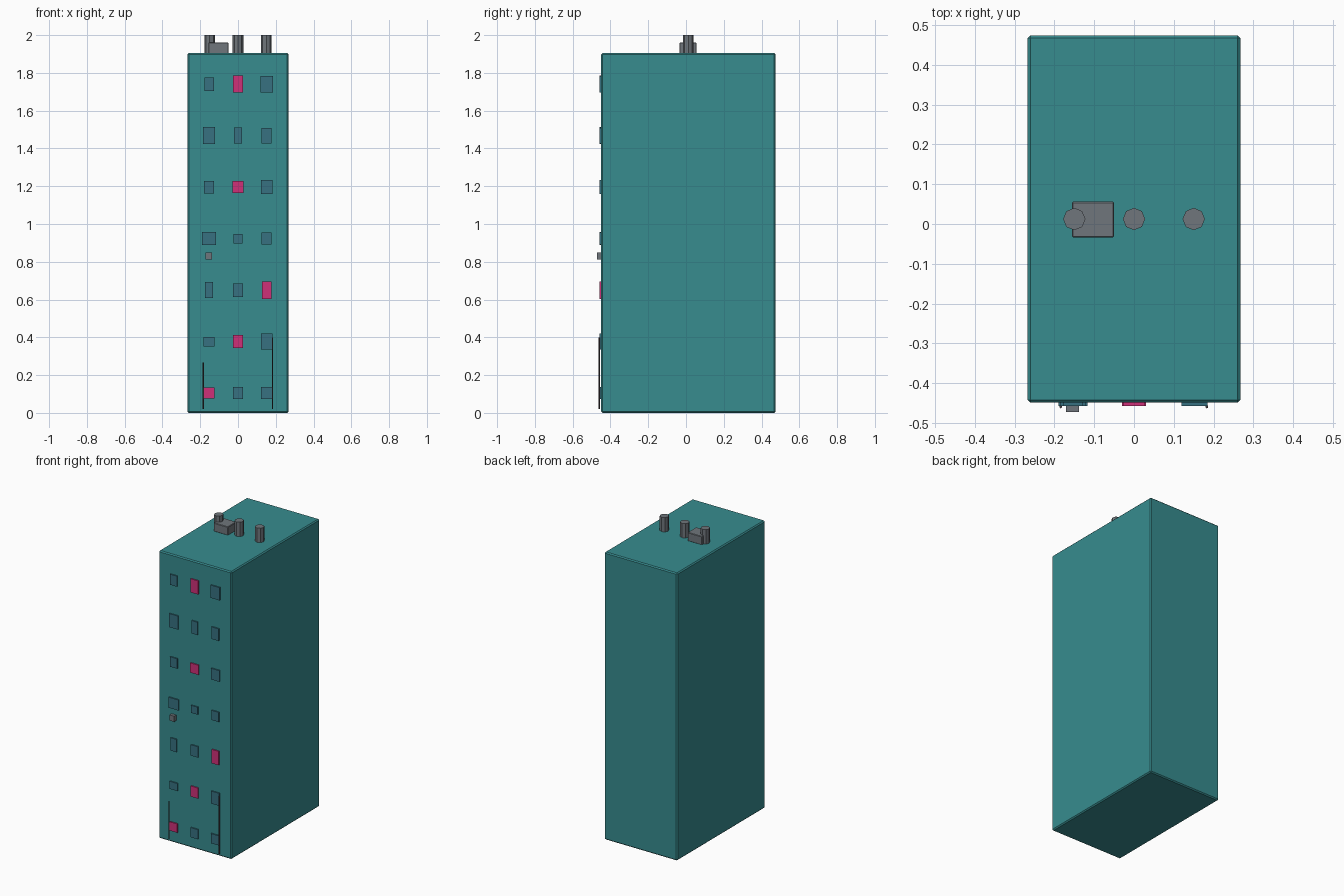
import bpy
import bmesh
from mathutils import Matrix, Vector

cube = bpy.data.objects.get("Cube")
if cube:
    bpy.data.objects.remove(cube, do_unlink=True)


def make_material(name, red, green, blue):
    material = bpy.data.materials.new(name)
    material.use_nodes = True
    color = (red, green, blue, 1)
    material.diffuse_color = color
    material.node_tree.nodes["Principled BSDF"].inputs["Base Color"].default_value = color
    return material


TEAL = make_material("teal wall", .038, .262, .275)
GLASS = make_material("blue glass", .038, .165, .22)
PINK = make_material("lit pink glass", .62, .03, .19)
GREY = make_material("grey metal", .16, .18, .2)
DARK = make_material("dark cable", .06, .045, .05)


def finish(name, bm, material):
    mesh = bpy.data.meshes.new(name)
    bm.to_mesh(mesh)
    bm.free()
    mesh.materials.append(material)
    part = bpy.data.objects.new(name, mesh)
    bpy.context.collection.objects.link(part)
    return part


def add_box(name, low, high, material, bevel=0):
    """Box between two corners, with optional chamfered edges."""
    low, high = Vector(low), Vector(high)
    bm = bmesh.new()
    bmesh.ops.create_cube(bm, size=1)
    bmesh.ops.scale(bm, vec=high - low, verts=bm.verts)
    bmesh.ops.translate(bm, vec=(low + high) / 2, verts=bm.verts)
    part = finish(name, bm, material)
    if bevel:
        modifier = part.modifiers.new("chamfer", "BEVEL")
        modifier.width = bevel
        modifier.segments = 1
    return part


def add_post(name, x, y, bottom, top, radius, sides, material):
    """Upright flat-sided cylinder."""
    bm = bmesh.new()
    bmesh.ops.create_cone(
        bm, cap_ends=True, segments=sides, radius1=radius, radius2=radius,
        depth=top - bottom, matrix=Matrix.Translation((x, y, (top + bottom) / 2)))
    return finish(name, bm, material)


# Tower block
FRONT, ROOF = -.449, 1.905
add_box("tower", (-.267, FRONT, 0), (.267, .474, ROOF), TEAL, bevel=.007)

# Windows: width and height for left, middle and right, from the top floor down
COLUMNS = (-.153, 0, .152)
FLOORS = [
    ((.05, .07), (.055, .09), (.065, .085)),
    ((.065, .09), (.043, .085), (.053, .08)),
    ((.053, .066), (.06, .064), (.063, .074)),
    ((.073, .07), (.048, .05), (.053, .064)),
    ((.043, .085), (.053, .072), (.05, .092)),
    ((.058, .05), (.053, .07), (.06, .083)),
    ((.055, .058), (.053, .064), (.063, .064)),
]
LIT = {(0, 1), (2, 1), (4, 2), (5, 1), (6, 0)}
for floor, sizes in enumerate(FLOORS):
    z = 1.74 - floor * .2725
    for column, (width, height) in enumerate(sizes):
        x = COLUMNS[column]
        add_box(f"window_{floor + 1}_{column + 1}",
                (x - width / 2, FRONT - .008, z - height / 2),
                (x + width / 2, FRONT + .001, z + height / 2),
                PINK if (floor, column) in LIT else GLASS)

# Wall cooling unit
add_box("cooling_unit", (-.171, -.472, .813), (-.138, FRONT, .85), GREY)

# Hanging cables
for side, x, top in (("right", -.184, .267), ("left", .183, .4)):
    add_post(f"{side}_cable", x, -.459, .02, top, .004, 6, DARK)

# Roof vents and plant box
for index, x in enumerate((-.15, 0, .15)):
    add_post(f"roof_vent_{index + 1}", x, .0125, ROOF - .002, 2, .028, 8, GREY)
add_box("roof_plant_box", (-.156, -.034, ROOF - .002), (-.05, .056, 1.96), GREY, bevel=.003)
